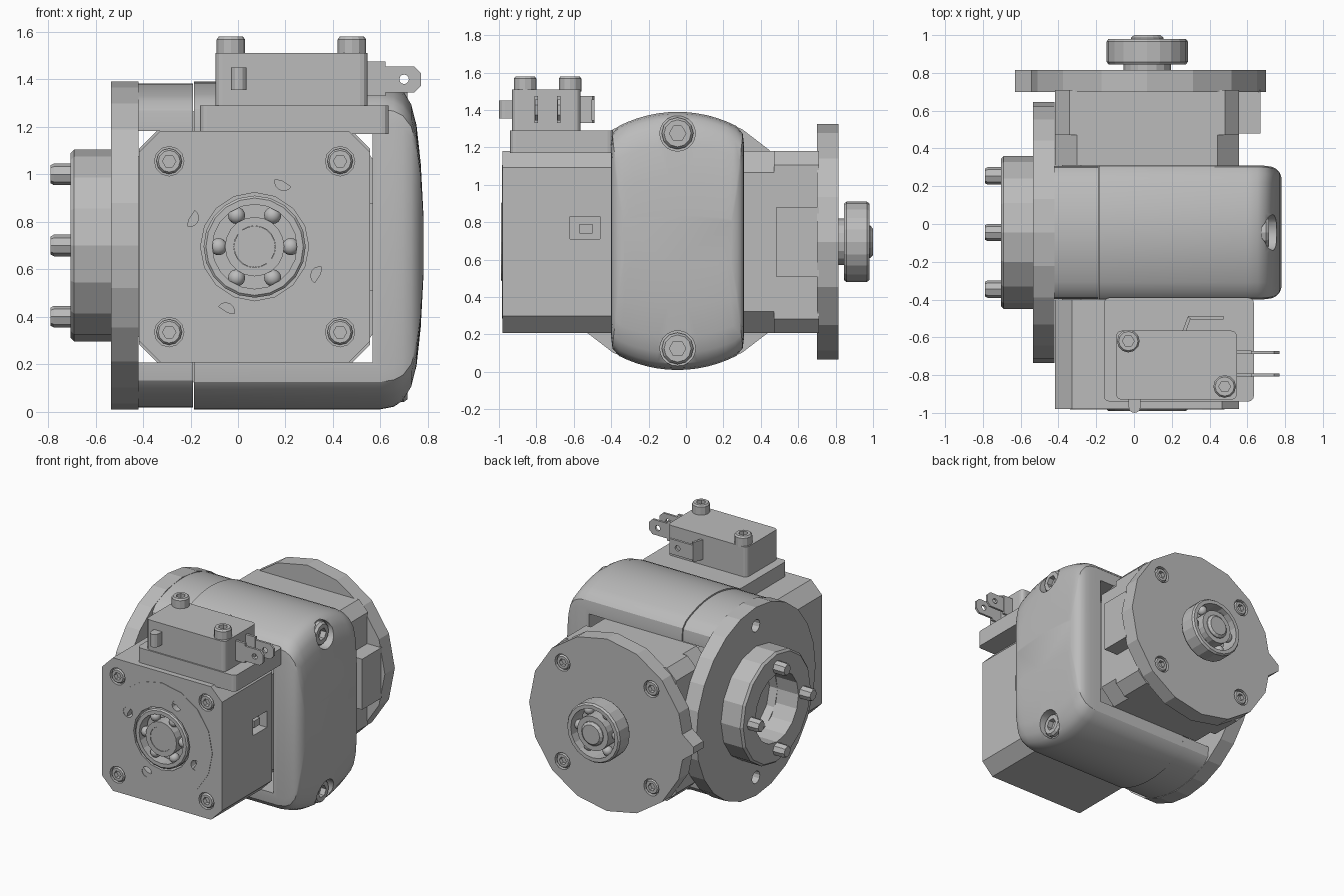
import bpy, bmesh, math
from mathutils import Vector

old = bpy.data.objects.get("Cube")
if old:
    bpy.data.objects.remove(old, do_unlink=True)

metal = bpy.data.materials.new("plain grey metal")
metal.use_nodes = True
GREY = (0.5, 0.5, 0.5, 1)
metal.diffuse_color = GREY
metal.node_tree.nodes["Principled BSDF"].inputs["Base Color"].default_value = GREY

CX, CZ = 0.07, 0.695      # shaft axis along y
PY, PZ = -0.045, 0.7      # pivot axis along x


def finish(name, bm, smooth=False):
    bmesh.ops.recalc_face_normals(bm, faces=bm.faces[:])
    me = bpy.data.meshes.new(name)
    bm.to_mesh(me)
    bm.free()
    ob = bpy.data.objects.new(name, me)
    bpy.context.collection.objects.link(ob)
    me.materials.append(metal)
    if smooth:
        shade(ob)
    return ob


def activate(ob):
    bpy.ops.object.select_all(action='DESELECT')
    ob.select_set(True)
    bpy.context.view_layer.objects.active = ob


def shade(ob):
    activate(ob)
    bpy.ops.object.shade_smooth_by_angle(angle=math.radians(32))


def loft(name, rings, closed=False, smooth=False):
    bm = bmesh.new()
    loops = [[bm.verts.new(p) for p in ring] for ring in rings]
    n = len(loops[0])
    pairs = list(zip(loops, loops[1:]))
    if closed:
        pairs.append((loops[-1], loops[0]))
    else:
        bm.faces.new(loops[0])
        bm.faces.new(loops[-1])
    for a, b in pairs:
        for i in range(n):
            j = (i + 1) % n
            bm.faces.new((a[i], a[j], b[j], b[i]))
    return finish(name, bm, smooth)


def turned(name, axis, u, v, profile, n=16, closed=False, smooth=False):
    """Revolve (radius, height) pairs about an axis; u, v locate the axis."""
    def place(r, h, t):
        a, b = u + r * math.cos(t), v + r * math.sin(t)
        return {'x': (h, a, b), 'y': (a, h, b), 'z': (a, b, h)}[axis]
    rings = [[place(r, h, math.tau * i / n) for i in range(n)] for r, h in profile]
    return loft(name, rings, closed, smooth)


def rod(name, axis, u, v, r, h0, h1, n=16):
    return turned(name, axis, u, v, [(r, h0), (r, h1)], n)


def box(name, lo, hi, bevel=0):
    bm = bmesh.new()
    bmesh.ops.create_cube(bm, size=1)
    for vert in bm.verts:
        vert.co = Vector([(a + b) / 2 + c * (b - a) for a, b, c in zip(lo, hi, vert.co)])
    if bevel:
        upright = [e for e in bm.edges if abs(e.verts[0].co.z - e.verts[1].co.z) > 1e-4]
        bmesh.ops.bevel(bm, geom=upright, offset=bevel, segments=3, affect='EDGES', profile=0.5)
    return finish(name, bm)


def cut(ob, *cutters):
    for c in cutters:
        c.hide_render = True
        activate(ob)
        mod = ob.modifiers.new("cut", 'BOOLEAN')
        mod.operation, mod.solver, mod.object = 'DIFFERENCE', 'EXACT', c
        bpy.ops.object.modifier_apply(modifier=mod.name)
        bpy.data.objects.remove(c, do_unlink=True)
    return ob


def screw(name, axis, u, v, r, base, top):
    """Round head with a hexagon socket facing from base towards top."""
    s = 1 if top > base else -1
    head = turned(name, axis, u, v, [(r, base), (r, top - s * r * .2), (r * .85, top)], 12)
    return cut(head, rod("socket", axis, u, v, r * .52, top - s * r * .7, top + s * .1, 6))


def octagon(name, half, chamfer, y0, y1):
    k = half - chamfer
    pts = [(half, -k), (half, k), (k, half), (-k, half),
           (-half, k), (-half, -k), (-k, -half), (k, -half)]
    return loft(name, [[(CX + a, y, CZ + b) for a, b in pts] for y in (y0, y1)])


CORNERS = [(CX + a, CZ + b) for a in (-.36, .36) for b in (-.36, .36)]
HOLES = [(CX + .3 * math.cos(t), CZ + .3 * math.sin(t))
         for t in [math.radians(66 + 90 * i) for i in range(4)]]

# Gearbox housing
housing = octagon("front_housing", .487, .09, -.98, -.4)
cut(housing, rod("c", 'y', CX, CZ, .3, -1.1, -.88),
    box("c", (.49, -.62, .71), (.7, -.46, .83)))
for u, v in CORNERS:
    cut(housing, rod("c", 'y', u, v, .062, -1.1, -.95, 12))
    screw("front_screw", 'y', u, v, .054, -.94, -.98)
box("slot_catch", (.48, -.57, .74), (.53, -.5, .79))
octagon("middle_housing", .45, .1, -.42, .33)
octagon("rear_neck", .487, .115, .31, .48)
octagon("rear_housing", .487, .075, .47, .71)
box("rear_side_block", (.5, .48, .51), (.67, .71, .88))

# Front cover ring with four holes
cover = turned("front_cover", 'y', CX, CZ,
               [(.41, -.983), (.41, -.87), (.228, -.87), (.228, -.983)], 16, True)
for u, v in HOLES:
    cut(cover, rod("c", 'y', u, v, .038, -1.1, -.93, 12))

# Rear mounting disc with pointer
disc = rod("rear_disc", 'y', CX, CZ, .63, .7, .815, 16)
for u, v in CORNERS:
    cut(disc, rod("c", 'y', u, v, .062, .785, .9, 12))
    screw("rear_screw", 'y', u, v, .054, .78, .813)
loft("disc_pointer", [[(-.52, y, CZ - .11), (-.63, y, CZ - .025),
                       (-.63, y, CZ + .025), (-.52, y, CZ + .11)] for y in (.7, .815)])


# Ball bearings with their shaft
def bearing(side, y0, y1):
    out, inn = y0 + (y1 - y0) * .1, y1 - (y1 - y0) * .1
    turned(side + "_outer_race", 'y', CX, CZ,
           [(.205, y0), (.215, out), (.215, inn), (.205, y1), (.178, y1), (.178, y0)], 20, True)
    turned(side + "_inner_race", 'y', CX, CZ,
           [(.125, y0), (.125, y1), (.088, y1), (.088, y0)], 20, True)
    for i in range(6):
        bm = bmesh.new()
        bmesh.ops.create_uvsphere(bm, u_segments=12, v_segments=8, radius=.036)
        t = math.tau * i / 6
        move = Vector((CX + .152 * math.cos(t), (y0 + y1) / 2, CZ + .152 * math.sin(t)))
        bmesh.ops.translate(bm, verts=bm.verts[:], vec=move)
        finish(side + "_ball", bm, True)


bearing("front", -.99, -.9)
bearing("rear", .845, .98)
rod("front_shaft", 'y', CX, CZ, .087, -.987, -.8, 20)
turned("rear_shaft", 'y', CX, CZ,
       [(.125, .8), (.125, .846), (.087, .847), (.087, .985), (.07, 1)], 16)

# Barrel section shared by yoke and arm
half = [(.69 * math.sin(a), .69 * math.cos(a))
        for a in [math.radians(-27 + 4.5 * i) for i in range(13)]]
half = [(-.355, .52), (-.348, .575)] + half + [(.348, .575), (.355, .52)]
section = half + [(-y, -z) for y, z in half]


def barrel(name, stations):
    return loft(name, [[(x, PY + y * sy, PZ + z * sz) for y, z in section]
                       for x, sz, sy in stations])


def opening():
    return box("c", (-.43, -.7, .208), (.567, .7, 1.182))


# Yoke with rounded closed end
yoke = barrel("yoke", [(-.185, 1, 1), (.6, 1, 1), (.655, .985, 1), (.695, .95, .995),
                       (.73, .87, .98), (.752, .74, .95), (.77, .5, .9), (.781, .2, .82)])
cut(yoke, opening())
for dz in (-.575, .575):
    cut(yoke, rod("c", 'x', PY, PZ + dz, .095, .675, .95, 20))
    screw("yoke_screw", 'x', PY, PZ + dz, .085, .66, .715)
shade(yoke)
arm = cut(barrel("flange_arm", [(-.45, .99, .99), (-.189, .99, .99)]), opening())
shade(arm)

# Side flange and hub
flange = rod("side_flange", 'x', PY, PZ, .69, -.535, -.42, 24)
cut(flange, rod("c", 'x', PY, PZ, .25, -.7, -.47, 12))
for dz in (-.555, .555):
    cut(flange, rod("c", 'x', PY, PZ + dz, .045, -.7, -.47, 12))
turned("flange_hub", 'x', PY, PZ, [(.405, -.53), (.405, -.69), (.39, -.705),
                                  (.25, -.705), (.25, -.53)], 16, True)
for i in range(4):
    t = i * math.pi / 2
    turned("hub_stud", 'x', PY + .3 * math.cos(t), PZ + .3 * math.sin(t),
           [(.046, -.69), (.046, -.775), (.038, -.79)], 8)

# Switch on its base plate
box("switch_base", (-.16, -.94, 1.17), (.635, -.39, 1.29), .03)
box("switch_body", (-.095, -.93, 1.28), (.545, -.565, 1.51), .03)
for u, v in ((-.03, -.62), (.48, -.86)):
    screw("switch_screw", 'z', u, v, .06, 1.5, 1.58)
rod("switch_plunger", 'z', .003, -.968, .032, 1.355, 1.45, 12)
box("plunger_guide", (-.029, -.968, 1.355), (.035, -.92, 1.45))

# Switch terminals
for y in (-.8, -.68):
    box("terminal_root", (.53, y - .009, 1.33), (.622, y + .009, 1.475))
    k = .028
    blade = loft("terminal_blade", [[(.61, yy, 1.345), (.77 - k, yy, 1.345), (.77, yy, 1.345 + k),
                                     (.77, yy, 1.455 - k), (.77 - k, yy, 1.455), (.61, yy, 1.455)]
                                    for yy in (y - .008, y + .008)])
    cut(blade, rod("c", 'y', .7, 1.4, .02, -1, -.4, 12))
loft("bent_terminal_root", [[(.255, -.57, z), (.275, -.57, z), (.3, -.5, z), (.285, -.49, z)]
                            for z in (1.33, 1.475)])
tail = box("bent_terminal_blade", (.285, -.505, 1.345), (.475, -.488, 1.455))
cut(tail, rod("c", 'y', .41, 1.4, .02, -.7, -.3, 12))
